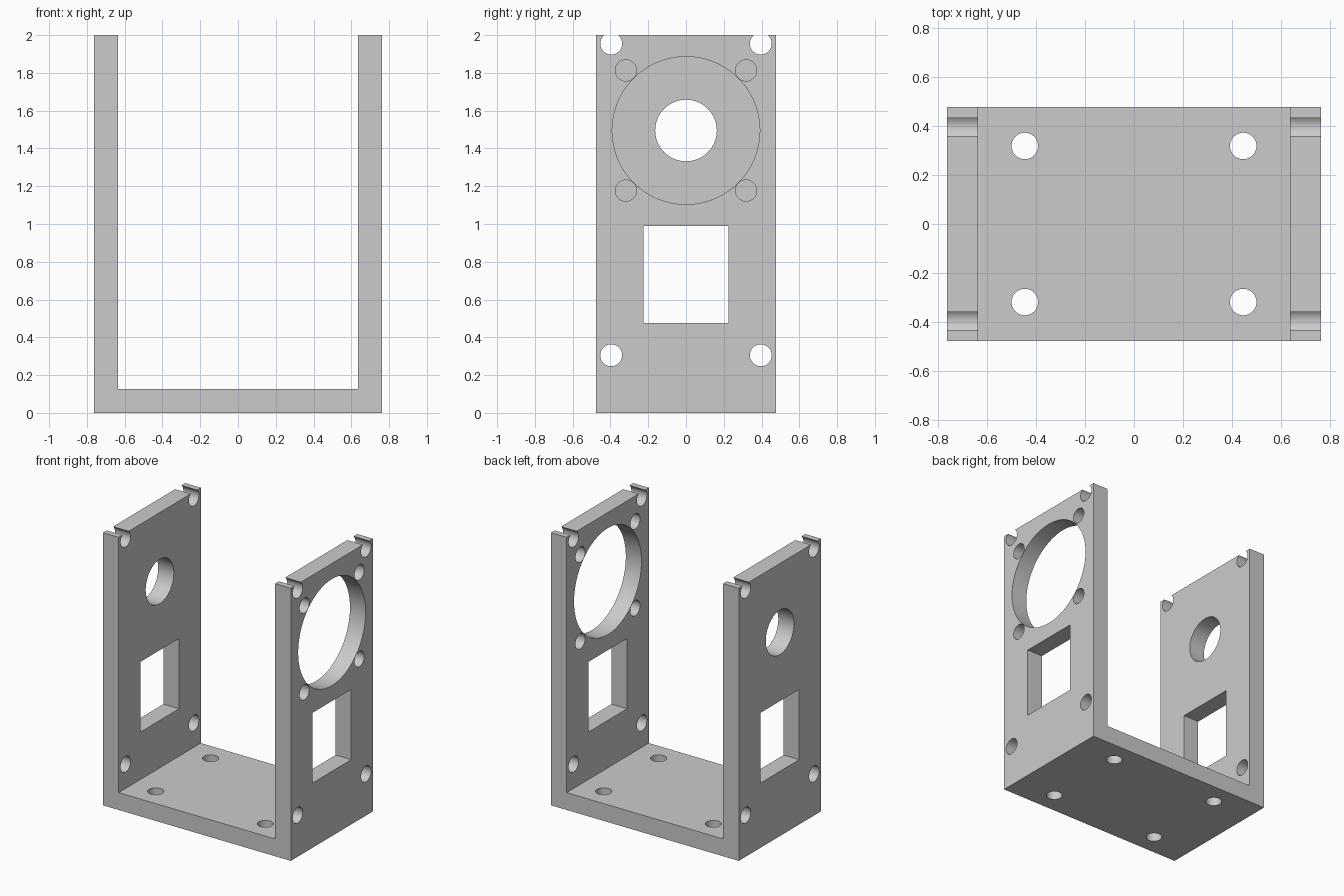
import bpy, bmesh, math
from mathutils import Matrix, Vector

if "Cube" in bpy.data.objects:
    bpy.data.objects.remove(bpy.data.objects["Cube"], do_unlink=True)

W, D, H, T = 0.762, 0.476, 2.0, 0.127   # half width, half depth, height, thickness
INNER = W - T
MID = W - T / 2                          # centre of a side wall

grey = bpy.data.materials.new("plain grey")
grey.use_nodes = True
colour = (0.6, 0.6, 0.6, 1)
grey.diffuse_color = colour
grey.node_tree.nodes["Principled BSDF"].inputs["Base Color"].default_value = colour


def to_object(bm, name):
    bmesh.ops.recalc_face_normals(bm, faces=bm.faces)
    mesh = bpy.data.meshes.new(name)
    bm.to_mesh(mesh)
    bm.free()
    obj = bpy.data.objects.new(name, mesh)
    bpy.context.collection.objects.link(obj)
    mesh.materials.append(grey)
    return obj


def drill(bm, centre, radius, length, axis):
    turn = Matrix.Rotation(math.pi / 2, 4, 'Y') if axis == 'X' else Matrix()
    bmesh.ops.create_cone(bm, cap_ends=True, segments=64, radius1=radius,
                          radius2=radius, depth=length,
                          matrix=Matrix.Translation(centre) @ turn)


# U-shaped bracket: profile extruded from front to back
bm = bmesh.new()
profile = [(-W, 0), (W, 0), (W, H), (INNER, H), (INNER, T), (-INNER, T), (-INNER, H), (-W, H)]
face = bm.faces.new([bm.verts.new((x, -D, z)) for x, z in profile])
extruded = bmesh.ops.extrude_face_region(bm, geom=[face])["geom"]
bmesh.ops.translate(bm, vec=(0, 2 * D, 0),
                    verts=[v for v in extruded if isinstance(v, bmesh.types.BMVert)])
bracket = to_object(bm, "u_bracket")

# Holes
bm = bmesh.new()
cut = T * 1.5
for side in (-1, 1):
    # square window in each wall
    bmesh.ops.create_cube(bm, size=1, matrix=Matrix.Translation((side * MID, 0, 0.7325))
                          @ Matrix.Diagonal(Vector((cut, 0.448, 0.515, 1))))
    for end in (-1, 1):
        # corner holes in each wall, the upper ones breaking the top edge
        for z in (0.305, 1.955):
            drill(bm, (side * MID, end * 0.396, z), 0.058, cut, 'X')
        # base mounting holes
        drill(bm, (side * 0.445, end * 0.318, T / 2), 0.054, cut, 'Z')
        # screw holes around the large opening
        drill(bm, (MID, end * 0.318, 1.495 + side * 0.318), 0.056, cut, 'X')
# large opening in the left wall, small bearing hole in the right wall
drill(bm, (MID, 0, 1.495), 0.391, cut, 'X')
drill(bm, (-MID, 0, 1.495), 0.163, cut, 'X')
cutter = to_object(bm, "hole_cutters")
cutter.hide_render = True

# Cut the holes, then discard the cutter
mod = bracket.modifiers.new("holes", 'BOOLEAN')
mod.operation = 'DIFFERENCE'
mod.solver = 'EXACT'
mod.object = cutter
bpy.ops.object.select_all(action='DESELECT')
bpy.context.view_layer.objects.active = bracket
bracket.select_set(True)
bpy.ops.object.modifier_apply(modifier=mod.name)
bpy.data.objects.remove(cutter, do_unlink=True)
bpy.ops.object.shade_smooth_by_angle(angle=math.radians(30))
